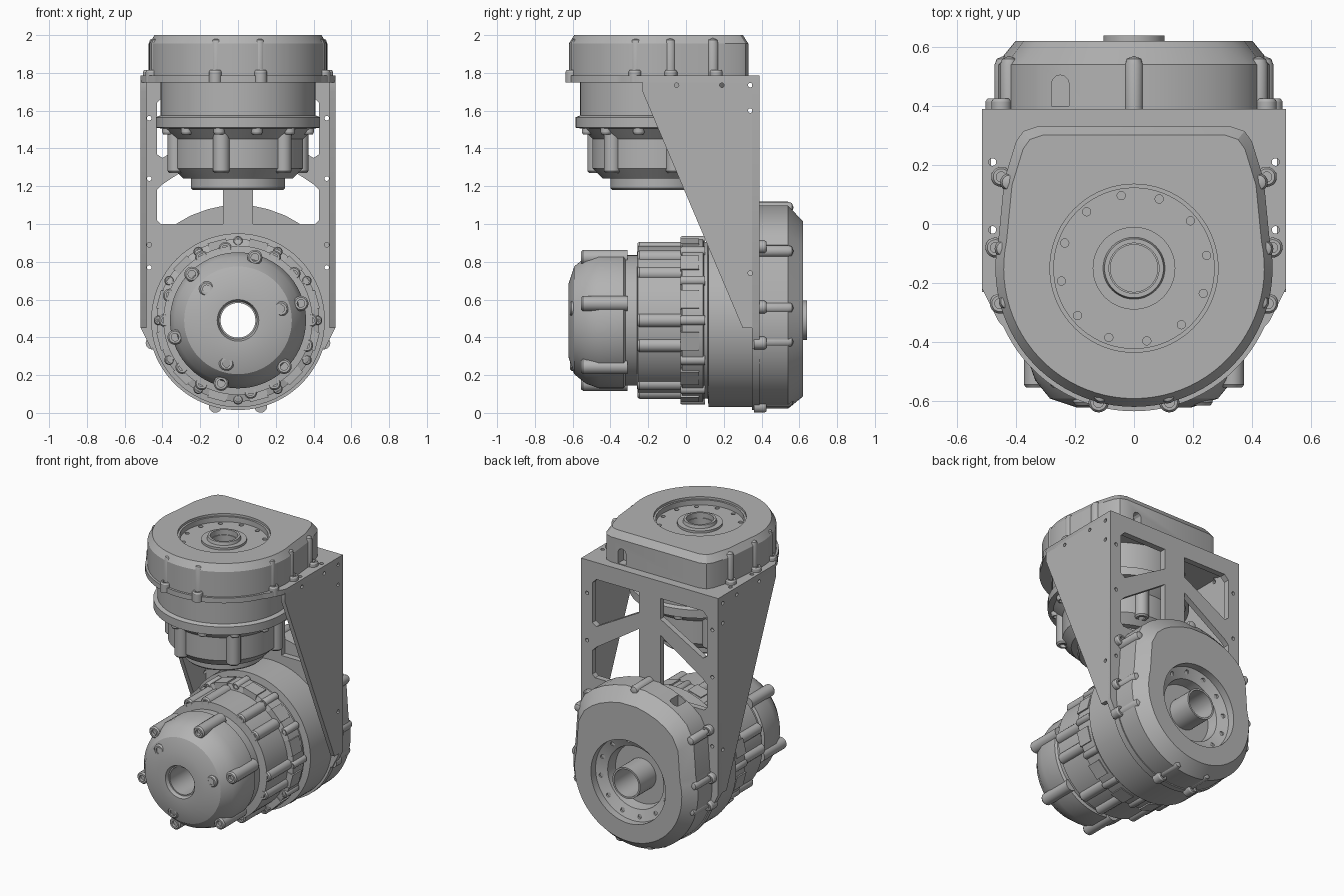
import bpy, bmesh, math
from mathutils import Matrix

old = bpy.data.objects.get("Cube")
if old:
    bpy.data.objects.remove(old, do_unlink=True)

grey = bpy.data.materials.new("machined grey")
grey.use_nodes = True
grey.diffuse_color = (0.45, 0.45, 0.45, 1)
grey.node_tree.nodes["Principled BSDF"].inputs["Base Color"].default_value = (0.45, 0.45, 0.45, 1)

# Local frames: z points out of each drive's output face, y points to its flat edge
UP = Matrix.Translation((0, -0.15, 0))
LOW = Matrix(((-1, 0, 0, 0), (0, 0, 1, 0), (0, 1, 0, 0.49), (0, 0, 0, 1)))
SIDE = Matrix(((0, 0, 1, 0), (1, 0, 0, 0), (0, 1, 0, 0), (0, 0, 0, 1)))
parts = []


def finish(bm, name, frame=Matrix()):
    bmesh.ops.remove_doubles(bm, verts=bm.verts, dist=1e-5)
    bmesh.ops.recalc_face_normals(bm, faces=bm.faces)
    bm.transform(frame)
    me = bpy.data.meshes.new(name)
    bm.to_mesh(me)
    bm.free()
    me.materials.append(grey)
    ob = bpy.data.objects.new(name, me)
    bpy.context.collection.objects.link(ob)
    parts.append(ob)
    return ob


def lathe(bm, profile, at=(0, 0), n=72, closed=False):
    """Revolve (radius, height) points around an upright axis."""
    rings = []
    for i in range(n):
        a = math.tau * i / n
        rings.append([bm.verts.new((at[0] + r * math.cos(a), at[1] + r * math.sin(a), h))
                      for r, h in profile])
    count = len(profile)
    for i in range(n):
        p, q = rings[i], rings[(i + 1) % n]
        for j in range(count if closed else count - 1):
            k = (j + 1) % count
            bm.faces.new((p[j], q[j], q[k], p[k]))
    bmesh.ops.remove_doubles(bm, verts=bm.verts, dist=1e-5)


def turned(name, frame, profile, closed=False):
    bm = bmesh.new()
    lathe(bm, profile, closed=closed)
    return finish(bm, name, frame)


def slab(name, frame, outline, levels):
    """Stack scaled copies of an outline; levels are (height, scale)."""
    bm = bmesh.new()
    rings = [[bm.verts.new((x * s, y * s, h)) for x, y in outline] for h, s in levels]
    for a, b in zip(rings, rings[1:]):
        for i in range(len(a)):
            j = (i + 1) % len(a)
            bm.faces.new((a[i], a[j], b[j], b[i]))
    bm.faces.new(rings[0])
    bm.faces.new(rings[-1])
    return finish(bm, name, frame)


def cut(ob, cutter):
    mod = ob.modifiers.new("cut", "BOOLEAN")
    mod.operation, mod.object, mod.solver = "DIFFERENCE", cutter, "EXACT"
    dg = bpy.context.evaluated_depsgraph_get()
    me = bpy.data.meshes.new_from_object(ob.evaluated_get(dg))
    ob.modifiers.clear()
    ob.data = me
    parts.remove(cutter)
    bpy.data.objects.remove(cutter, do_unlink=True)


def rounded(half, radius, start):
    """Half outline plus an arc down to the bottom, mirrored."""
    pts = list(half)
    for i in range(25):
        pts.append(polar(radius, start - (start + 90) * i / 24))
    return pts + [(-x, y) for x, y in reversed(pts[:-1])]


def polar(radius, degrees):
    a = math.radians(degrees)
    return radius * math.cos(a), radius * math.sin(a)


def bosses(name, frame, places, low, high, r=0.036):
    """Screw bosses with sunk sockets; the socket is at the high end."""
    bm = bmesh.new()
    s = 1 if high > low else -1
    for at in places:
        lathe(bm, [(0, low), (r, low), (r, high - s * .01), (r * .8, high), (r * .5, high),
                   (r * .5, high - s * .02), (0, high - s * .02)], at, 20)
    return finish(bm, name, frame)


def holes(frame, places, low, high, r):
    bm = bmesh.new()
    for at in places:
        lathe(bm, [(0, low), (r, low), (r, high), (0, high)], at, 16)
    return finish(bm, "hole_cutter", frame)


def housing(side, frame, outline, slot_y, base, shoulder, top, inset, recess, top_boss, extra):
    body = slab(side + "_housing", frame, outline, [(base, 1), (shoulder, 1), (top, inset)])
    cut(body, turned("recess_cutter", frame, recess))
    # round-ended cable slot in the edge wall
    cut(body, slab("slot_cutter", frame @ Matrix.Rotation(math.pi / 2, 4, "X"),
                   [(.22, base + .01), (.28, base + .01)]
                   + [(.25 + x, base + .085 + z) for x, z in
                      (polar(.03, 30 * i) for i in range(7))],
                   [(-slot_y - .1, 1), (.06 - slot_y, 1)]))
    # bolt circle in the recess floor
    floor = recess[-3][1]
    cut(body, holes(frame, [polar(.25, 10 + 30 * i) for i in range(12)],
                    floor - .02, floor + .02, .014))
    # screw lugs with rounded columns behind them
    lugs = [(m * x, h) for x, h in ((.45, top_boss), (.47, .07), (.455, -.12), (.12, -.455))
            for m in (1, -1)]
    bosses(side + "_housing_lugs", frame, lugs, base - .03, base + .035, .034)
    bm = bmesh.new()
    for x, h in lugs + extra:
        lathe(bm, [(0, base), (.031, base), (.031, shoulder), (.024, shoulder + .02),
                   (0, shoulder + .03)], (x * .94, h * .94), 16)
    finish(bm, side + "_housing_columns", frame)


# Upper drive
housing("upper", UP, rounded([(.33, .48), (.375, .465), (.40, .43), (.44, .30)], .47, 12),
        .48, 1.78, 1.955, 2.0, .94,
        [(0, 1.88), (.08, 1.88), (.08, 1.95), (.285, 1.95), (.285, 2.1), (0, 2.1)], .31, [])
turned("upper_output_hub", UP, [(.085, 1.89), (.085, 1.985), (.10, 1.985), (.105, 1.965),
                                (.14, 1.965), (.14, 1.94), (.1, 1.89)], True)
turned("upper_output_rim", UP, [(.272, 1.945), (.272, 1.985), (.286, 1.985), (.286, 1.945)], True)
turned("upper_body", UP, [(0, 1.18), (.24, 1.18), (.25, 1.19), (.25, 1.24), (.29, 1.24),
                          (.345, 1.295), (.345, 1.45), (.40, 1.505), (.435, 1.51), (.435, 1.565),
                          (.41, 1.575), (.41, 1.77), (0, 1.77)])
bosses("upper_body_bosses", UP, [polar(.34, 15 + 60 * i) for i in range(6)], 1.51, 1.27, .044)
bosses("upper_body_pads", UP, [polar(.385, 45 + 30 * i) for i in range(12)], 1.52, 1.475, .03)

# Lower drive
housing("lower", LOW, rounded([(.07, .608), (.16, .588), (.25, .555), (.32, .515), (.385, .46),
                               (.435, .36)], .468, 15),
        .555, .39, .54, .62, .86,
        [(0, .3), (.1, .3), (.1, .47), (.2, .47), (.21, .54), (.28, .57), (.28, .7), (0, .7)],
        .39, [(0, .635)])
turned("lower_body", LOW, [(.1, -.6), (.11, -.622), (.195, -.622), (.285, -.592), (.335, -.53),
                           (.36, -.46), (.36, -.33), (.345, -.32), (.345, -.26), (.395, -.255),
                           (.395, -.03), (.43, -.02), (.43, .09), (.415, .095), (.415, .115),
                           (.46, .12), (.46, .36), (.1, .36)], True)
turned("lower_through_tube", LOW, [(.092, -.6), (.092, .64), (.104, .64), (.104, -.6)], True)
bosses("lower_cap_bosses", LOW, [polar(.345, 45 + 60 * i) for i in range(6)], -.31, -.555, .04)
bosses("lower_face_screws", LOW, [polar(.235, 45 + 120 * i) for i in range(3)], -.57, -.615, .04)
bosses("lower_body_bosses", LOW, [polar(.385, a + 60 * i) for i in range(6) for a in (0, 20)],
       0, -.257, .036)
bosses("lower_flange_screws", LOW, [polar(.42, 30 * i) for i in range(12)], .1, -.03, .026)
# blocks around the flange
bm = bmesh.new()
for i in range(12):
    turn = Matrix.Rotation(math.radians(15 + 30 * i), 4, "Z")
    bmesh.ops.create_cube(bm, size=1, matrix=turn @ Matrix.Translation((.405, 0, .02))
                          @ Matrix.Diagonal((.06, .1, .1, 1)))
finish(bm, "lower_flange_blocks", LOW)

# Bracket: top plate, back plate with windows, and two tapered sides
top = slab("bracket_top_plate", UP, rounded([(.515, .54), (.515, -.07), (.46, -.18)], .485, -24),
           [(1.75, 1), (1.785, 1)])
cut(top, holes(UP, [(s * .48, y) for s in (1, -1) for y in (.36, .13)], 1.7, 1.86, .013))
back = slab("bracket_back_plate", LOW, rounded([(.515, 1.29), (.515, -.04), (.46, -.15)], .475, -18),
            [(.35, 1), (.39, 1)])
windows = ([(.08, 1.53), (.40, 1.35), (.43, 1.37), (.43, 1.64), (.40, 1.67), (.08, 1.67)],
           [(.08, 1.0), (.41, 1.0), (.43, 1.02), (.43, 1.18), (.40, 1.21), (.08, 1.42)])
for win in windows:
    for s in (1, -1):
        cut(back, slab("window_cutter", LOW, [(s * x, z - .49) for x, z in win],
                       [(.3, 1), (.45, 1)]))
cut(back, holes(LOW, [(s * .47, z) for s in (1, -1) for z in (1.07, .75, .40, .28)],
                .3, .45, .012))
cut(back, holes(LOW, [(0, 0)], .3, .45, .1))
profile = [(-.23, 1.76), (.39, 1.76), (.39, .45), (.30, .45), (-.23, 1.7)]
for label, x in (("left", .485), ("right", -.515)):
    plate = slab("bracket_" + label + "_side", SIDE, profile, [(x, 1), (x + .03, 1)])
    cut(plate, holes(SIDE, [(-.05, 1.735), (.19, 1.735), (.34, 1.735), (.34, 1.6), (.34, .74)],
                     x - .05, x + .08, .012))

# Smooth round walls, sharp edges kept
bpy.ops.object.select_all(action="DESELECT")
for ob in parts:
    ob.select_set(True)
bpy.context.view_layer.objects.active = parts[0]
bpy.ops.object.shade_smooth_by_angle(angle=math.radians(28))
